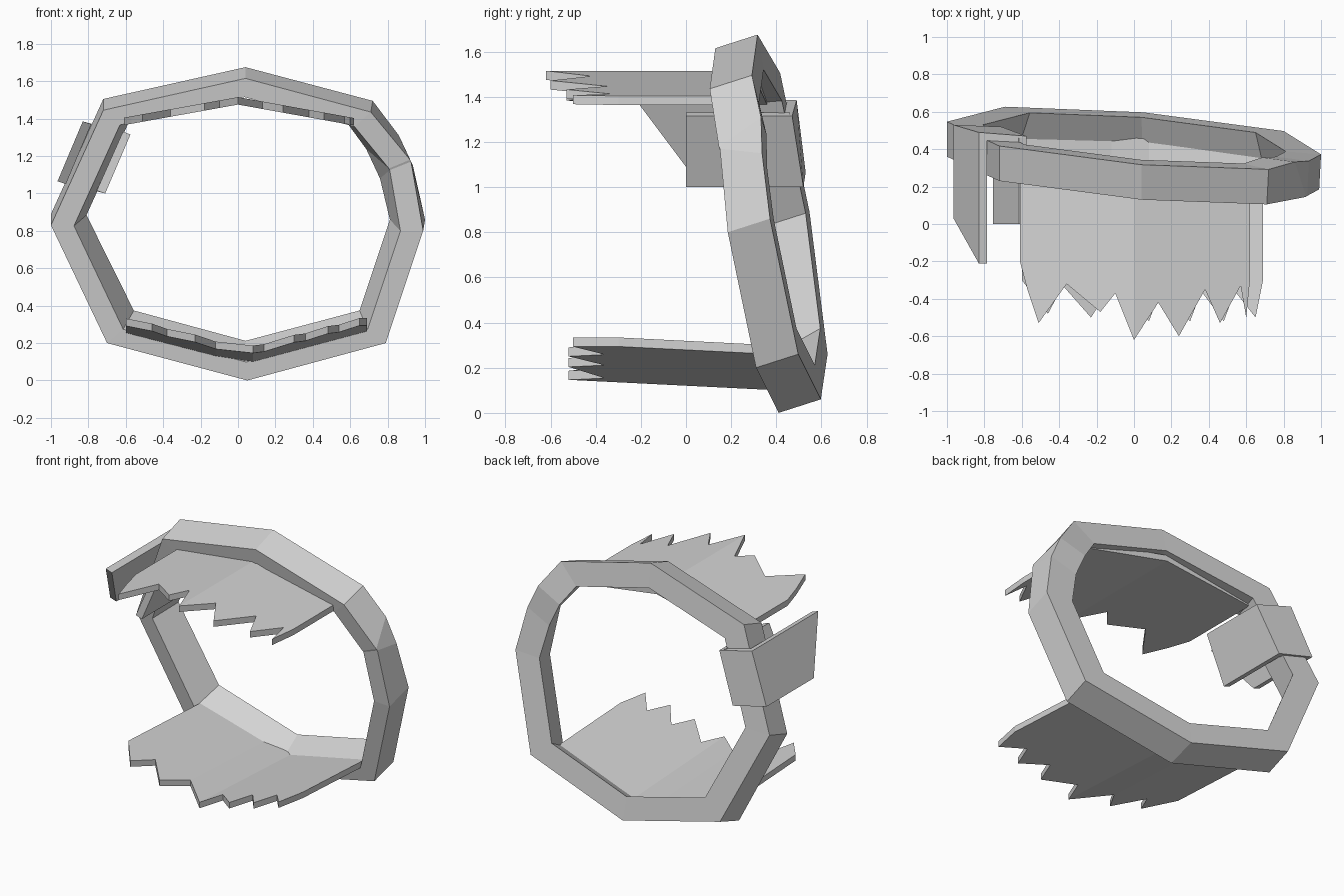
import bpy, bmesh
from mathutils import Vector

old = bpy.data.objects.get("Cube")
if old:
    bpy.data.objects.remove(old, do_unlink=True)

grey = bpy.data.materials.new("light_grey")
grey.use_nodes = True
colour = (0.65, 0.65, 0.65, 1)
grey.diffuse_color = colour
grey.node_tree.nodes["Principled BSDF"].inputs["Base Color"].default_value = colour


def finish(name, bm):
    """Turn a bmesh into a flat shaded grey object."""
    bmesh.ops.recalc_face_normals(bm, faces=bm.faces)
    mesh = bpy.data.meshes.new(name)
    bm.to_mesh(mesh)
    bm.free()
    mesh.materials.append(grey)
    obj = bpy.data.objects.new(name, mesh)
    bpy.context.collection.objects.link(obj)
    return obj


def loft(name, sections, closed=False):
    """Skin a row of equal-sided sections, capping the ends if open."""
    bm = bmesh.new()
    rows = [[bm.verts.new(p) for p in section] for section in sections]
    pairs = list(zip(rows, rows[1:]))
    if closed:
        pairs.append((rows[-1], rows[0]))
    else:
        bm.faces.new(rows[0])
        bm.faces.new(rows[-1])
    for a, b in pairs:
        for i in range(len(a)):
            j = (i + 1) % len(a)
            bm.faces.new((a[i], a[j], b[j], b[i]))
    return finish(name, bm)


# Tilted collar: front outer corner, then sideways and upward shift to its back corner
stations = [
    (0.04, 0.13, 1.615, 0, 0.06), (0.71, 0.105, 1.435, 0.01, 0.06),
    (0.92, 0.145, 1.18, -0.06, 0.13), (0.925, 0.15, 1.17, 0.01, -0.02),
    (0.99, 0.185, 0.8, 0.01, 0.06), (0.79, 0.31, 0.2, 0.01, 0.06),
    (0.05, 0.41, 0, 0, 0.06), (-0.7, 0.44, 0.2, 0.01, 0.06),
    (-1, 0.36, 0.83, 0, 0.06), (-0.72, 0.23, 1.445, 0, 0.06),
]
centre = Vector((0, 0.27, 0.8))
collar = []
for x, y, z, dx, dz in stations:
    outer = Vector((x, y, z))
    back = Vector((dx, 0.187, dz))
    collar.append((outer, outer + back,
                   centre.lerp(outer, 0.81) + back, centre.lerp(outer, 0.877)))
loft("collar_ring", collar, closed=True)


# Jagged jaw sheets: the front edge zigzags, the back edge sits in the collar
def jaw(name, teeth, back_y, height, thickness=0.04):
    sections = []
    for x, y in teeth:
        rear = back_y - 0.08 * x
        sections.append([(x, py, height(x, py) + dz) for py, dz in
                         ((y, 0), (rear, 0), (rear, thickness), (y, thickness))])
    loft(name, sections)


upper_teeth = [(-0.61, -0.2), (-0.57, -0.35), (-0.51, -0.53), (-0.36, -0.32),
               (-0.18, -0.47), (-0.1, -0.37), (0, -0.62), (0.13, -0.42),
               (0.24, -0.6), (0.38, -0.35), (0.46, -0.53), (0.57, -0.33),
               (0.6, -0.5), (0.62, -0.3)]
lower_teeth = [(-0.6, -0.3), (-0.46, -0.48), (-0.38, -0.33), (-0.23, -0.5),
               (-0.12, -0.33), (0.08, -0.52), (0.14, -0.36), (0.3, -0.52),
               (0.36, -0.36), (0.48, -0.52), (0.54, -0.36), (0.65, -0.5), (0.69, -0.3)]
jaw("upper_jaw", upper_teeth, 0.31, lambda x, y: 1.475 - 0.18 * abs(x))
jaw("lower_jaw", lower_teeth, 0.46,
    lambda x, y: 0.11 - 0.05 * y + 0.26 * abs(x - 0.04))


# Clip around one side of the collar: two side plates and a rear wall
def plate(name, outline, front, rear):
    loft(name, [[(x, y, z) for (x, z), y in zip(outline, depth)]
                for depth in (front, rear)])


outer_top, outer_low = (-0.83, 1.385), (-0.965, 1.065)
inner_top, inner_low = (-0.575, 1.315), (-0.71, 1.0)
plate("clip_outer_plate", [outer_top, (-0.785, 1.37), (-0.92, 1.05), outer_low],
      (-0.21, -0.21, 0.03, 0.03), (0.48, 0.48, 0.52, 0.52))
plate("clip_inner_plate", [(-0.615, 1.33), inner_top, inner_low, (-0.755, 1.015)],
      (0, 0, 0, 0), (0.46, 0.46, 0.5, 0.5))
plate("clip_rear_wall", [outer_top, inner_top, inner_low, outer_low],
      (0.45, 0.43, 0.47, 0.49), (0.49, 0.47, 0.52, 0.53))
